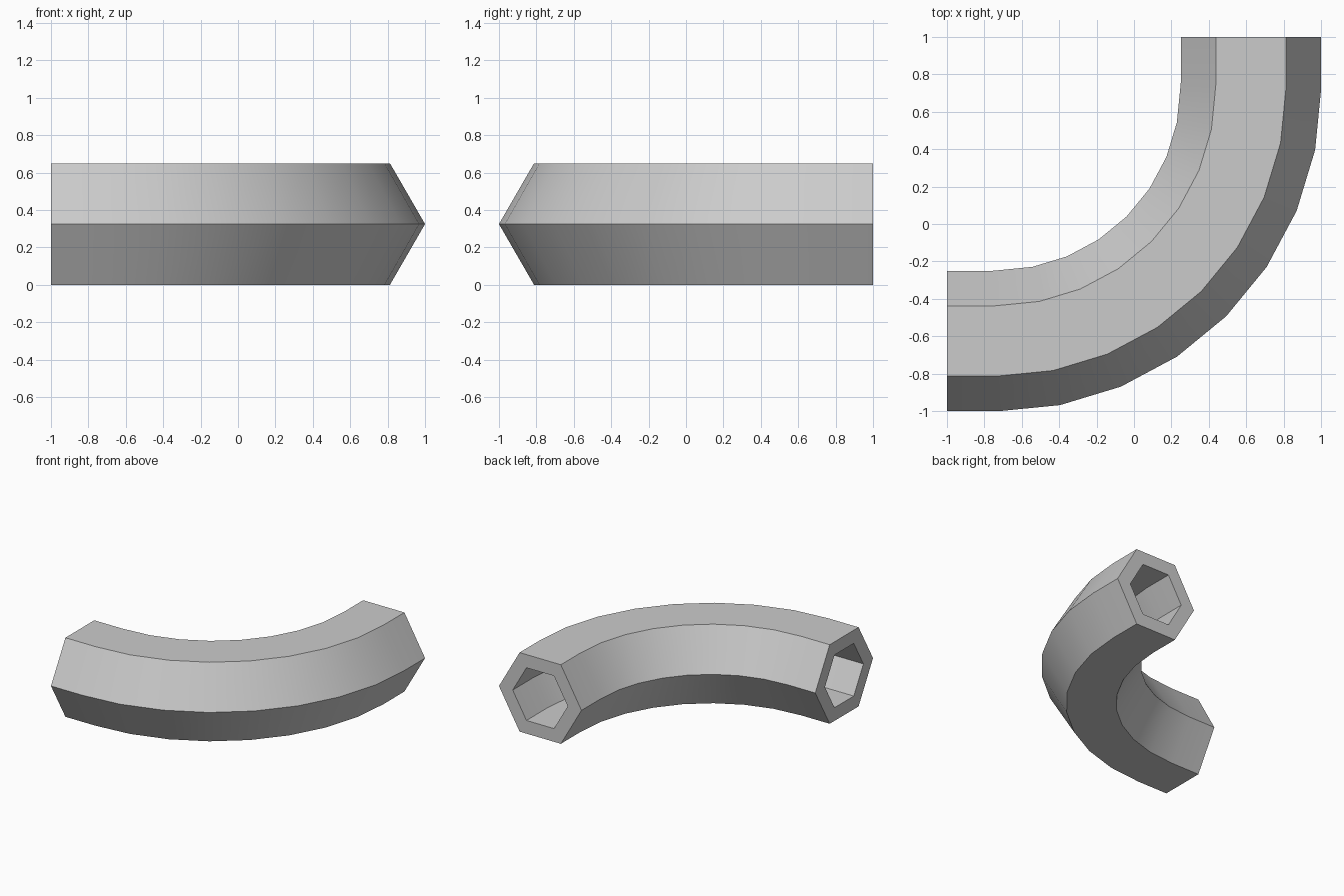
import bpy, bmesh, math

if "Cube" in bpy.data.objects:
    bpy.data.objects.remove(bpy.data.objects["Cube"])

R_OUT, R_IN = 0.375, 0.25        # hexagon corner radii, outside and bore
CX, CY = -0.735, 0.735           # bend centre
BEND = 0.625 - CX                # bend radius of the centre line
Z = R_OUT * math.sin(math.pi / 3)
STEPS = 8

# Path stations: position, outward direction, mitre stretch
d = math.pi / 2 / STEPS
stations = [(-1.0, -0.625, -math.pi / 2, 1.0)]
for i in range(STEPS + 1):
    a = -math.pi / 2 + i * d
    x, y = CX + BEND * math.cos(a), CY + BEND * math.sin(a)
    tilt, turn = a, d / 2
    if i == 0:                   # half mitre where the bend meets the straights
        tilt, turn = a + d / 4, d / 4
    elif i == STEPS:
        tilt, turn = a - d / 4, d / 4
    stations.append((x, y, tilt, 1 / math.cos(turn)))
stations.append((0.625, 1.0, 0.0, 1.0))

bm = bmesh.new()


def ring(station, radius):
    x, y, a, s = station
    verts = []
    for k in range(6):
        t = k * math.pi / 3
        r = radius * math.cos(t) * s
        verts.append(bm.verts.new((x + r * math.cos(a), y + r * math.sin(a),
                                   Z + radius * math.sin(t))))
    return verts


def bridge(a, b):
    for k in range(6):
        n = (k + 1) % 6
        bm.faces.new((a[k], a[n], b[n], b[k]))


# Outer skin, bore and the two annular ends
outer = [ring(s, R_OUT) for s in stations]
inner = [ring(s, R_IN) for s in stations]
for skin in (outer, inner):
    for a, b in zip(skin, skin[1:]):
        bridge(a, b)
bridge(outer[0], inner[0])
bridge(outer[-1], inner[-1])
bmesh.ops.recalc_face_normals(bm, faces=bm.faces)

mesh = bpy.data.meshes.new("hexagonal_pipe_bend")
bm.to_mesh(mesh)
bm.free()
pipe = bpy.data.objects.new("hexagonal_pipe_bend", mesh)
bpy.context.collection.objects.link(pipe)
bpy.context.view_layer.objects.active = pipe
pipe.select_set(True)
bpy.ops.object.shade_smooth_by_angle(angle=math.radians(30))
